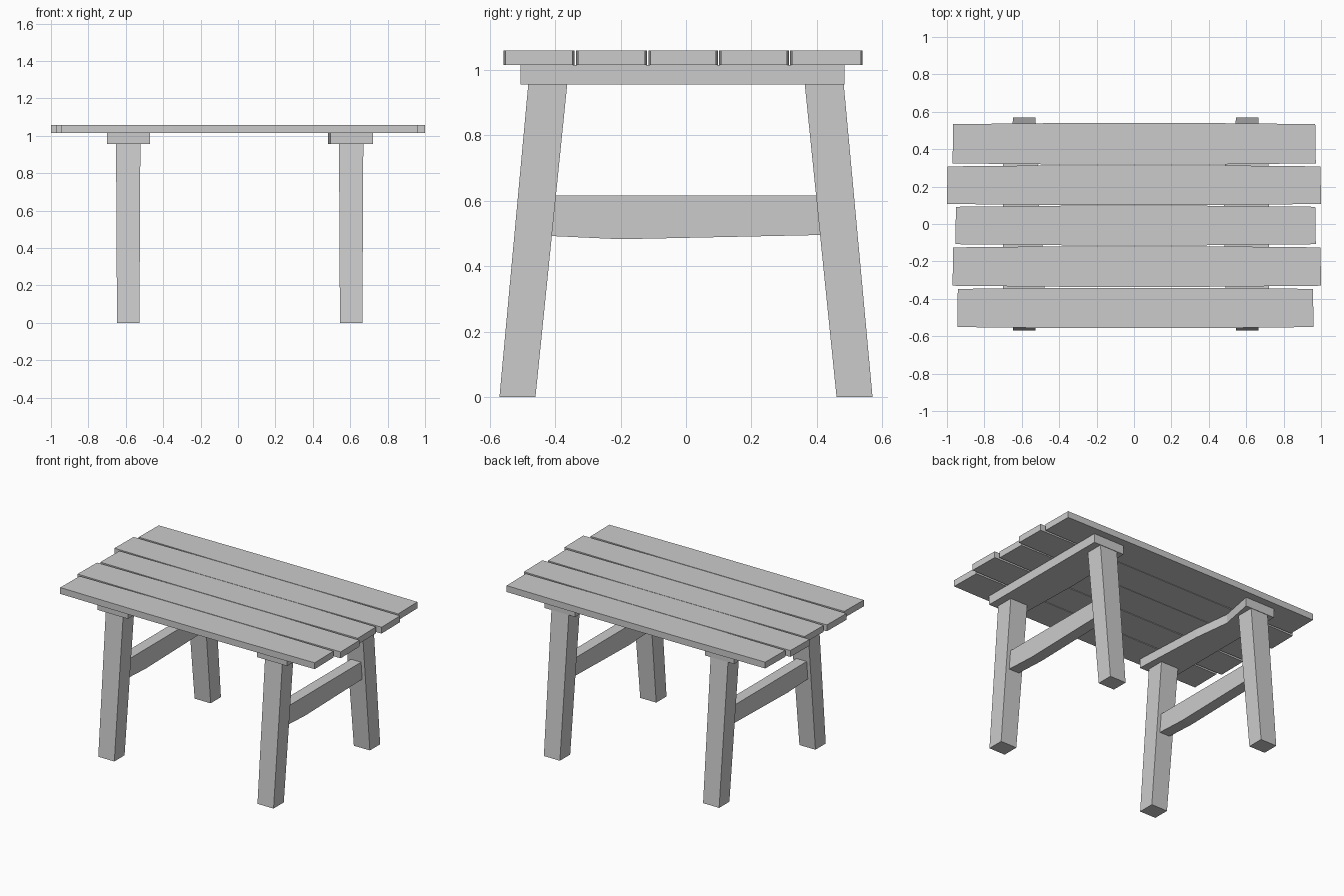
import bpy, bmesh

if "Cube" in bpy.data.objects:
    bpy.data.objects.remove(bpy.data.objects["Cube"])


def prism(name, outline, axis, lo, hi):
    """Extrude a 2D outline from lo to hi along z (outline x,y) or x (outline y,z)."""
    def place(p, h):
        return (p[0], p[1], h) if axis == 'z' else (h, p[0], p[1])
    n = len(outline)
    bm = bmesh.new()
    a = [bm.verts.new(place(p, lo)) for p in outline]
    b = [bm.verts.new(place(p, hi)) for p in outline]
    bm.faces.new(a[::-1])
    bm.faces.new(b)
    for i in range(n):
        j = (i + 1) % n
        bm.faces.new((a[i], a[j], b[j], b[i]))
    return finish(name, bm)


def finish(name, bm):
    bmesh.ops.recalc_face_normals(bm, faces=bm.faces[:])
    mesh = bpy.data.meshes.new(name)
    bm.to_mesh(mesh)
    bm.free()
    ob = bpy.data.objects.new(name, mesh)
    bpy.context.collection.objects.link(ob)
    return ob


def tapered_leg(name, bottom, top, height):
    """Leg between two (x0, x1, y0, y1) rectangles."""
    bm = bmesh.new()
    bmesh.ops.create_cube(bm, size=1)
    for v in bm.verts:
        x0, x1, y0, y1 = top if v.co.z > 0 else bottom
        v.co = (x1 if v.co.x > 0 else x0, y1 if v.co.y > 0 else y0,
                height if v.co.z > 0 else 0)
    return finish(name, bm)


# table top planks with uneven ends and slightly bowed long edges
planks = [(-0.945, 0.96, -0.557, -0.341), (-0.97, 1.0, -0.336, -0.119),
          (-0.955, 0.972, -0.114, 0.098), (-1.0, 1.0, 0.101, 0.314),
          (-0.97, 0.972, 0.318, 0.54)]
for i, (x0, x1, y0, y1) in enumerate(planks):
    e = 0.006
    outline = [(x0, y0 + e), (-0.35, y0), (0.35, y0), (x1, y0 + e),
               (x1 - 0.003, y1 - e), (0.35, y1), (-0.35, y1), (x0 + 0.003, y1 - e)]
    prism(f"top_plank_{i + 1}", outline, 'z', 1.015, 1.058)

# cross bars under the top, each with one uneven edge
prism("left_cross_bar", [(-0.70, -0.505), (-0.47, -0.505), (-0.495, 0.0),
                         (-0.525, 0.25), (-0.48, 0.485), (-0.70, 0.485)],
      'z', 0.955, 1.015)
prism("right_cross_bar", [(0.495, -0.505), (0.722, -0.505), (0.72, 0.485),
                          (0.49, 0.485), (0.48, 0.0)], 'z', 0.955, 1.015)

# splayed legs and the braces joining each pair
brace = [(-0.415, 0.492), (-0.2, 0.482), (0.415, 0.495), (0.405, 0.615), (-0.41, 0.615)]
for side, cx in (("left", -0.587), ("right", 0.605)):
    for end, s in (("front", -1), ("back", 1)):
        yb = sorted((s * 0.46, s * 0.57))
        yt = sorted((s * 0.363, s * 0.482))
        tapered_leg(f"{end}_{side}_leg", (cx - 0.06, cx + 0.06, *yb),
                    (cx - 0.065, cx + 0.065, *yt), 0.955)
    prism(f"{side}_brace", brace, 'x', cx - 0.038, cx + 0.038)
